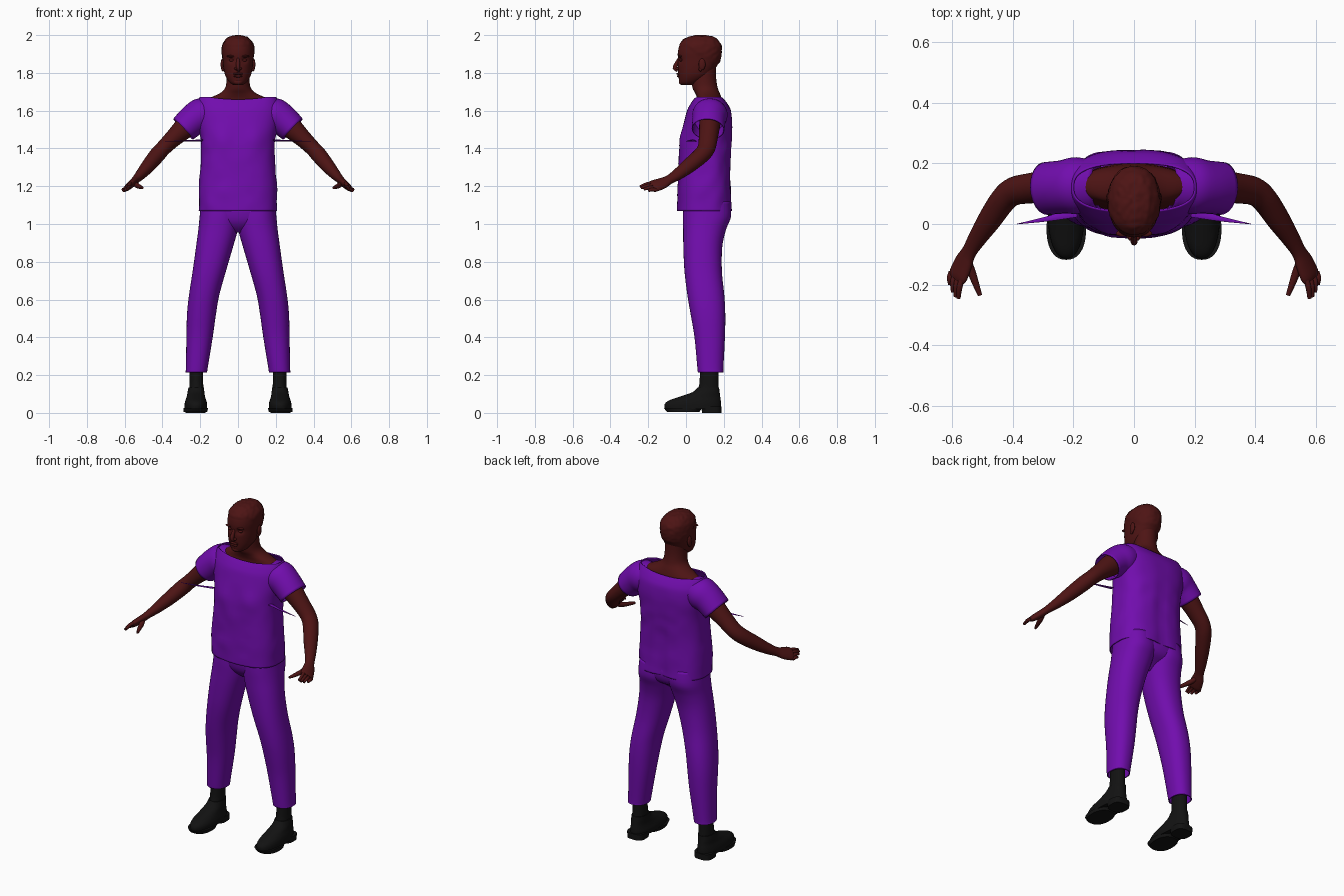
import bpy, bmesh, math
from mathutils import Vector, noise

if "Cube" in bpy.data.objects:
    bpy.data.objects.remove(bpy.data.objects["Cube"], do_unlink=True)


def make_material(name, color):
    mat = bpy.data.materials.new(name)
    mat.use_nodes = True
    mat.diffuse_color = color
    bsdf = mat.node_tree.nodes["Principled BSDF"]
    bsdf.inputs["Base Color"].default_value = color
    bsdf.inputs["Roughness"].default_value = .8
    return mat


SKIN = make_material("dark red brown skin", (.075, .007, .007, 1))
CLOTH = make_material("purple cloth", (.165, .004, .42, 1))
LEATHER = make_material("black leather", (.006, .006, .006, 1))


def smooth_rows(rows, steps):
    """Catmull-Rom interpolation between rows of numbers."""
    result = []
    last = len(rows) - 1
    for i in range(last):
        a, b, c, d = (rows[max(i - 1, 0)], rows[i], rows[i + 1], rows[min(i + 2, last)])
        for k in range(steps):
            t = k / steps
            result.append([q + .5 * t * (r - p + t * (2 * p - 5 * q + 4 * r - s
                           + t * (3 * (q - r) + s - p)))
                           for p, q, r, s in zip(a, b, c, d)])
    return result + [list(rows[last])]


def skin_rings(name, rings, mat, caps=True, thickness=0, sharp=50):
    """Join rings of points into one smooth surface."""
    bm = bmesh.new()
    loops = [[bm.verts.new(p) for p in ring] for ring in rings]
    count = len(loops[0])
    for low, high in zip(loops, loops[1:]):
        for j in range(count):
            k = (j + 1) % count
            bm.faces.new((low[j], low[k], high[k], high[j]))
    if caps:
        bm.faces.new(loops[0])
        bm.faces.new(loops[-1])
    bmesh.ops.recalc_face_normals(bm, faces=bm.faces)
    mesh = bpy.data.meshes.new(name)
    bm.to_mesh(mesh)
    bm.free()
    mesh.materials.append(mat)
    mesh.shade_smooth()
    mesh.set_sharp_from_angle(angle=math.radians(sharp))
    obj = bpy.data.objects.new(name, mesh)
    bpy.context.collection.objects.link(obj)
    if thickness:
        mod = obj.modifiers.new("cloth thickness", "SOLIDIFY")
        mod.thickness = thickness
    return obj


def curve_power(value, power):
    return math.copysign(abs(value) ** power, value)


def stack(name, rows, mat, side=1, power=2, steps=4, count=40, shape=None, **options):
    """Level rounded sections; each row is z, x low, x high, y low, y high."""
    rings = []
    for z, x0, x1, y0, y1 in smooth_rows(rows, steps):
        ring = []
        for j in range(count):
            a = math.tau * j / count
            x = (x0 + x1) / 2 + (x1 - x0) / 2 * curve_power(math.cos(a), 2 / power)
            y = (y0 + y1) / 2 + (y1 - y0) / 2 * curve_power(math.sin(a), 2 / power)
            p = Vector((side * x, y, z))
            ring.append(shape(p) if shape else p)
        rings.append(ring)
    return skin_rings(name, rings, mat, **options)


def sweep(name, rows, mat, side=1, steps=4, count=20, **options):
    """Oval sections along a path; each row is x, y, z, up radius, side radius."""
    path = smooth_rows(rows, steps)
    points = [Vector(row[:3]) for row in path]
    rings = []
    for i, (center, row) in enumerate(zip(points, path)):
        along = (points[min(i + 1, len(points) - 1)] - points[max(i - 1, 0)]).normalized()
        up = Vector((1, 0, 1))
        up = (up - along * up.dot(along)).normalized()
        across = along.cross(up)
        ring = []
        for j in range(count):
            a = math.tau * j / count
            p = center + up * row[3] * math.cos(a) + across * row[4] * math.sin(a)
            ring.append(Vector((side * p.x, p.y, p.z)))
        rings.append(ring)
    return skin_rings(name, rings, mat, **options)


def ball(name, center, size, mat):
    """Small ellipsoid."""
    x, y, z = center
    rx, ry, rz = size
    rows = []
    for i in range(13):
        a = math.pi * (i / 12 - .5)
        c = max(math.cos(a), .02)
        rows.append((z + rz * math.sin(a), x - rx * c, x + rx * c, y - ry * c, y + ry * c))
    return stack(name, rows, mat, steps=1, count=20)


def mirrored(rows):
    """Rows of z, half width, y low, y high, centred on x."""
    return [(z, -w, w, y0, y1) for z, w, y0, y1 in rows]


# Head with short rough hair and hollow eye sockets
def head_shape(p):
    hairline = 1.945 - .75 * min(max(p.y - .01, 0), .13)
    if p.z > hairline:
        out = Vector((p.x, p.y - .075, (p.z - 1.9) * .6)).normalized()
        p = p + out * (.003 + .004 * noise.noise(p * 60))
    if p.y < .02:
        socket = math.exp(-((abs(p.x) - .034) / .016) ** 2 - ((p.z - 1.868) / .013) ** 2)
        p = p + Vector((0, .012 * socket, 0))
    return p


stack("head", mirrored([
    (1.735, .022, -.022, .03), (1.75, .045, -.034, .07), (1.785, .067, -.04, .125),
    (1.83, .077, -.043, .16), (1.87, .081, -.043, .18), (1.91, .084, -.043, .187),
    (1.95, .079, -.032, .183), (1.98, .058, -.004, .16), (1.992, .034, .03, .13),
    (1.996, .006, .07, .1)]), SKIN, power=2.2, steps=5, count=64, shape=head_shape)
stack("neck_and_shoulders", mirrored([
    (1.56, .2, .04, .2), (1.63, .195, .055, .195), (1.66, .165, .06, .19),
    (1.69, .1, .05, .18), (1.72, .068, .035, .168), (1.77, .06, .03, .16),
    (1.83, .058, .04, .16)]), SKIN)

# Face
sweep("nose", [(0, -.034, 1.878, .008, .008), (0, -.05, 1.85, .01, .01),
               (0, -.057, 1.828, .011, .014), (0, -.042, 1.815, .008, .014)], SKIN)
ball("upper_lip", (0, -.04, 1.795), (.027, .011, .006), SKIN)
ball("lower_lip", (0, -.038, 1.783), (.023, .011, .007), SKIN)
ball("chin", (0, -.022, 1.752), (.026, .016, .016), SKIN)
for side, label in ((1, "left"), (-1, "right")):
    ball(label + "_eye", (side * .034, -.025, 1.867), (.014, .009, .007), SKIN)
    ball(label + "_brow", (side * .036, -.031, 1.888), (.024, .011, .006), SKIN)
    ball(label + "_nostril", (side * .012, -.045, 1.822), (.008, .01, .007), SKIN)
    ball(label + "_ear", (side * .083, .085, 1.845), (.009, .018, .031), SKIN)
    ball(label + "_ear_lobe", (side * .08, .077, 1.82), (.007, .01, .012), SKIN)


# Shirt body with a soft chest, back furrow and wavy hem
def shirt_shape(p):
    chest = math.exp(-((abs(p.x) - .09) / .06) ** 2 - ((p.z - 1.45) / .06) ** 2)
    furrow = math.exp(-(p.x / .035) ** 2) * max(0, 1.6 - p.z)
    if p.y < .1:
        p = p + Vector((0, -.012 * chest, 0))
    else:
        p = p + Vector((0, -.022 * furrow, 0))
    dip = .012 * max(0, 1 - (p.x / .15) ** 2) * max(0, (p.z - 1.6) / .07)
    fold = .004 * noise.noise(p * 14) * min(1, max(0, (1.62 - p.z) * 5))
    return p + Vector((fold, fold, -dip))


stack("shirt_body", mirrored([
    (1.07, .208, -.047, .247), (1.12, .207, -.046, .244), (1.2, .206, -.044, .238),
    (1.3, .198, -.04, .236), (1.38, .195, -.036, .24), (1.45, .198, -.026, .243),
    (1.53, .213, -.012, .245), (1.6, .22, .005, .238), (1.64, .214, .022, .222),
    (1.672, .203, .04, .202)]), CLOTH, power=2.6, count=72, shape=shirt_shape,
    caps=False, thickness=.006)

# Hips joining the two trouser legs
stack("trouser_hips", mirrored([
    (.955, .03, .045, .13), (.985, .1, .012, .17), (1.02, .17, -.008, .218),
    (1.07, .198, -.016, .235), (1.12, .195, -.015, .23)]), CLOTH, power=2.3)

for side, label in ((1, "left"), (-1, "right")):
    # Sleeve, with the loose point of cloth under the arm
    sweep(label + "_sleeve", [
        (.12, .128, 1.605, .06, .075), (.185, .127, 1.58, .09, .093),
        (.235, .122, 1.552, .084, .088), (.29, .117, 1.502, .076, .087)],
        CLOTH, side, count=32, caps=False, thickness=.005)
    sweep(label + "_cloth_point", [
        (.19, .04, 1.442, .004, .018), (.28, .018, 1.44, .003, .009),
        (.385, 0, 1.438, .001, .001)], CLOTH, side, count=8)

    # Arm from shoulder to wrist and palm
    sweep(label + "_arm", [
        (.2, .13, 1.575, .06, .06), (.27, .125, 1.52, .06, .055),
        (.34, .118, 1.456, .047, .05), (.395, .108, 1.402, .041, .047),
        (.43, .08, 1.363, .042, .044), (.475, .015, 1.308, .037, .04),
        (.515, -.045, 1.262, .028, .032), (.542, -.09, 1.234, .021, .027),
        (.56, -.125, 1.216, .02, .036), (.577, -.165, 1.202, .018, .04),
        (.584, -.18, 1.197, .013, .036)], SKIN, side, count=28)

    # Fingers spread along the edge of the palm
    for i, finger in enumerate(("index", "middle", "ring", "little")):
        base = Vector((.562 + .013 * i, -.17 + .004 * i, 1.217 - .013 * i))
        tip = Vector((.578 + .009 * i, -.244 + .005 * i * i, 1.197 - .007 * i))
        middle = (base + tip) / 2 + Vector((.004, 0, .005))
        sweep(label + "_" + finger + "_finger", [
            (*base, .01, .01), (*middle, .01, .009), (*tip, .007, .007)],
            SKIN, side, count=12)
    sweep(label + "_thumb", [
        (.552, -.11, 1.222, .012, .012), (.536, -.155, 1.205, .014, .014),
        (.52, -.2, 1.197, .011, .011), (.507, -.235, 1.192, .007, .007)],
        SKIN, side, count=12)

    # Trouser leg, open at the cuff
    stack(label + "_trouser_leg", [
        (.215, .163, .278, .063, .198), (.24, .16, .276, .06, .198),
        (.4, .134, .273, .045, .206), (.52, .117, .27, .025, .208),
        (.62, .1, .26, .008, .203), (.75, .064, .24, -.008, .19),
        (.88, .026, .222, -.014, .192), (.97, .001, .21, -.015, .212),
        (1.04, -.008, .203, -.016, .238), (1.12, -.01, .195, -.012, .232)],
        CLOTH, side, power=2.25, caps=False, thickness=.006)

    # Sock and shoe
    stack(label + "_sock", [
        (.09, .18, .262, .05, .175), (.15, .184, .257, .07, .172),
        (.26, .184, .258, .075, .172)], LEATHER, side)
    stack(label + "_shoe", [
        (.02, .165, .283, -.112, .183), (.045, .163, .283, -.113, .185),
        (.065, .168, .279, -.092, .184), (.085, .174, .272, -.036, .181),
        (.11, .178, .267, .035, .178), (.135, .18, .262, .062, .175)],
        LEATHER, side, power=2.2)
    stack(label + "_shoe_heel", [
        (0, .172, .278, .085, .188), (.035, .17, .28, .08, .188)],
        LEATHER, side, power=3, steps=1, sharp=35)
    stack(label + "_shoe_sole", [
        (.004, .164, .288, -.1, .07), (.026, .158, .288, -.118, .085)],
        LEATHER, side, power=2.3, steps=1, sharp=35)
